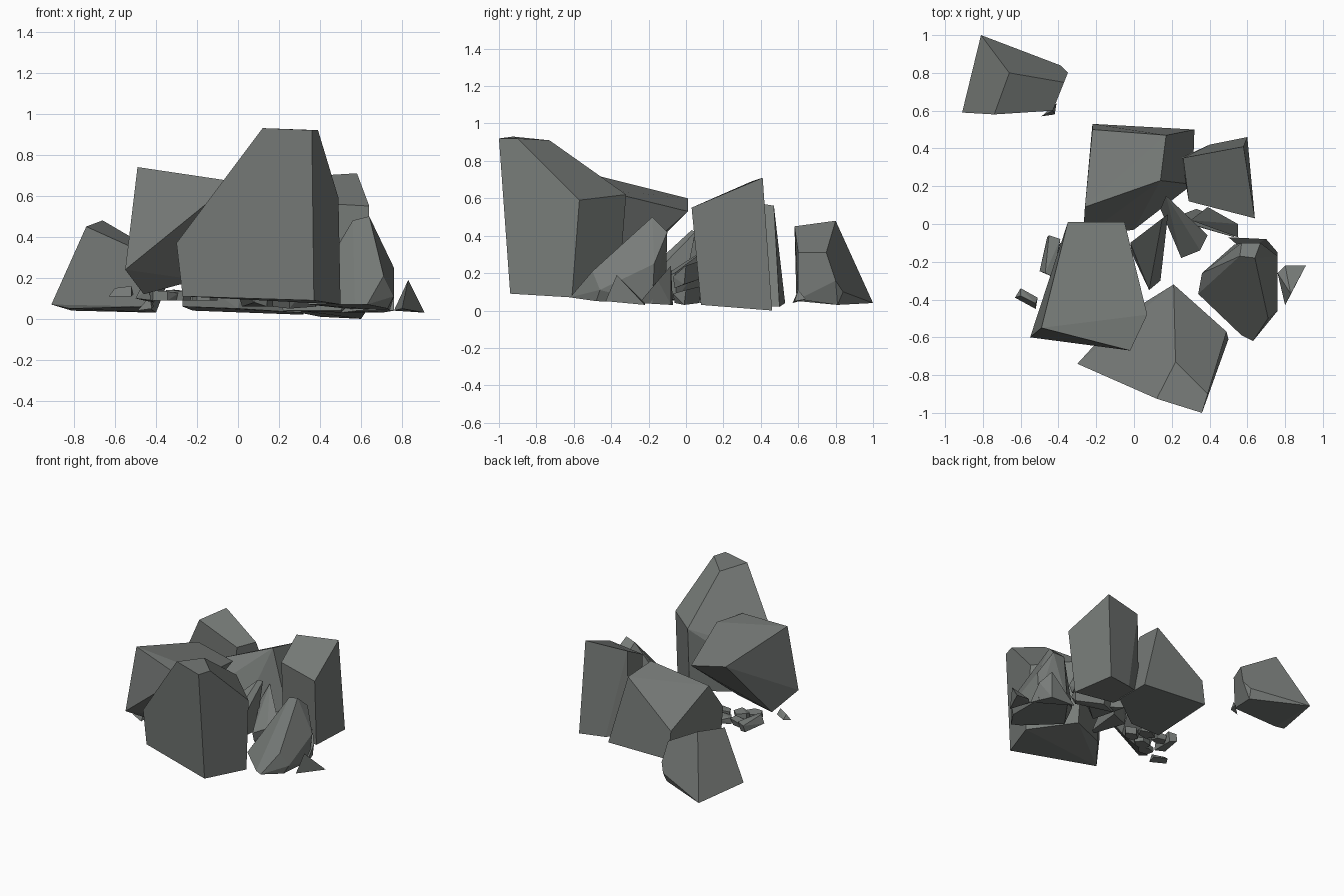
import bpy, bmesh, random, math
from mathutils import Vector

# Dark grey stone
stone = bpy.data.materials.new("dark_stone")
stone.diffuse_color = (.186, .2, .19, 1)


def rock(name, *corners):
    """Flat-faced boulder: convex hull around a few corner points."""
    bm = bmesh.new()
    for c in corners:
        bm.verts.new(c)
    res = bmesh.ops.convex_hull(bm, input=bm.verts)
    junk = {g for g in res["geom_interior"] + res["geom_unused"]
            if isinstance(g, bmesh.types.BMVert)}
    bmesh.ops.delete(bm, geom=list(junk), context='VERTS')
    # merge almost coplanar triangles into broad facets
    bmesh.ops.dissolve_limit(bm, angle_limit=math.radians(9),
                             verts=bm.verts, edges=bm.edges)
    bmesh.ops.recalc_face_normals(bm, faces=bm.faces)
    me = bpy.data.meshes.new(name)
    bm.to_mesh(me)
    bm.free()
    me.materials.append(stone)
    ob = bpy.data.objects.new(name, me)
    bpy.context.collection.objects.link(ob)
    return ob


# Tall front boulder
rock("front_boulder",
     (.12, -.925, .93), (.36, -1.0, .92), (.39, -.90, .92), (.22, -.73, .91),
     (.49, -.57, .59), (.21, -.32, .62), (-.30, -.74, .37), (-.08, -.50, .38),
     (-.27, -.74, .11), (.37, -.94, .09), (.50, -.61, .07), (.22, -.36, .12),
     (-.08, -.50, .14))

# Left boulder leaning over the gap
rock("leaning_boulder",
     (-.49, -.55, .74), (-.02, -.67, .67), (.07, -.48, .65), (-.05, .01, .53),
     (-.35, .01, .60), (-.55, -.60, .24), (-.46, -.40, .12), (-.20, -.37, .19))

# Wedge-shaped block at the back, reaching under the leaning one
rock("back_boulder",
     (.14, .23, .60), (.17, .47, .56), (-.22, .50, .25), (-.26, .09, .46),
     (-.27, -.07, .24), (-.22, .53, .04), (.32, .50, .02), (.31, .21, .03),
     (.0, -.03, .05), (-.27, -.05, .06))

# Upright block at the back right
rock("right_back_boulder",
     (.58, .41, .71), (.26, .35, .69), (.29, .12, .57), (.64, .03, .55),
     (.60, .46, .0), (.40, .42, .01), (.25, .35, .04), (.30, .13, .04),
     (.62, .08, .03))

# Pointed rock at the right
rock("right_boulder",
     (.56, -.17, .48), (.64, -.18, .50), (.67, -.10, .42), (.57, -.10, .42),
     (.76, -.17, .25), (.71, -.50, .21), (.76, -.46, .11), (.63, -.62, .07),
     (.57, -.59, .07), (.34, -.37, .07), (.36, -.26, .15), (.53, -.11, .05),
     (.74, -.18, .04), (.73, -.48, .05))

# Rock lying apart at the back left
rock("outlying_boulder",
     (-.74, .58, .45), (-.66, .80, .48), (-.81, 1.0, .04), (-.91, .59, .07),
     (-.82, .60, .05), (-.37, .75, .31), (-.43, .60, .31), (-.35, .80, .16),
     (-.39, .84, .10), (-.44, .60, .06), (-.40, .81, .03))

# Small shards around the boulders
rock("outlying_shard",
     (-.49, .57, .04), (-.42, .58, .05), (-.41, .64, .06), (-.43, .60, .11))
rock("right_shard",
     (.76, -.26, .04), (.80, -.22, .04), (.91, -.22, .03), (.80, -.43, .05),
     (.83, -.37, .19))
rock("right_back_shard",
     (.50, -.07, .03), (.70, -.08, .24), (.76, -.15, .16), (.76, -.25, .04),
     (.70, -.08, .03), (.58, -.14, .04))

# Tilted slabs wedged into the middle gap
rock("middle_slab",
     (.18, .05, .42), (.15, .03, .43), (-.02, -.10, .26), (-.01, -.16, .16),
     (.08, -.35, .08), (.14, -.30, .06), (.17, -.02, .06), (.02, -.08, .06))
rock("middle_wedge",
     (.17, .15, .36), (.14, .08, .26), (.39, -.06, .20), (.35, -.14, .17),
     (.25, -.18, .12), (.38, -.05, .06), (.25, -.16, .05), (.17, .10, .06))
rock("flat_slab",
     (.30, .02, .22), (.39, .09, .27), (.55, .00, .24), (.55, -.07, .18),
     (.31, .02, .15), (.40, .08, .17), (.54, -.01, .14), (.53, -.06, .12))
rock("lower_slab",
     (.20, .03, .11), (.33, .08, .13), (.55, .00, .11), (.53, -.07, .09),
     (.22, .02, .04), (.34, .07, .04), (.54, -.01, .03), (.50, -.06, .04))

# Pebbles under the leaning boulder
rock("pebble_left",
     (-.50, -.25, .10), (-.45, -.06, .14), (-.39, -.08, .15), (-.43, -.28, .15),
     (-.47, -.26, .16), (-.41, -.09, .08), (-.42, -.27, .09), (-.46, -.07, .09))
rock("pebble_far_left",
     (-.63, -.39, .11), (-.60, -.34, .12), (-.51, -.39, .12), (-.52, -.45, .11),
     (-.60, -.38, .15), (-.52, -.42, .16))

random.seed(4)
spots = [(-.36, -.15), (-.29, -.27), (-.23, -.14), (-.37, -.32), (-.17, -.23)]
for i, (x, y) in enumerate(spots):
    centre = Vector((x, y, .11))
    turn = random.uniform(0, math.pi)
    pts = []
    for k in range(10):
        a = turn + k * math.tau / 5
        r = random.uniform(.05, .08)
        pts.append(centre + Vector((r * math.cos(a), .75 * r * math.sin(a),
                                    -.02 if k < 5 else random.uniform(.01, .035))))
    rock(f"pebble_{i + 1}", *pts)
